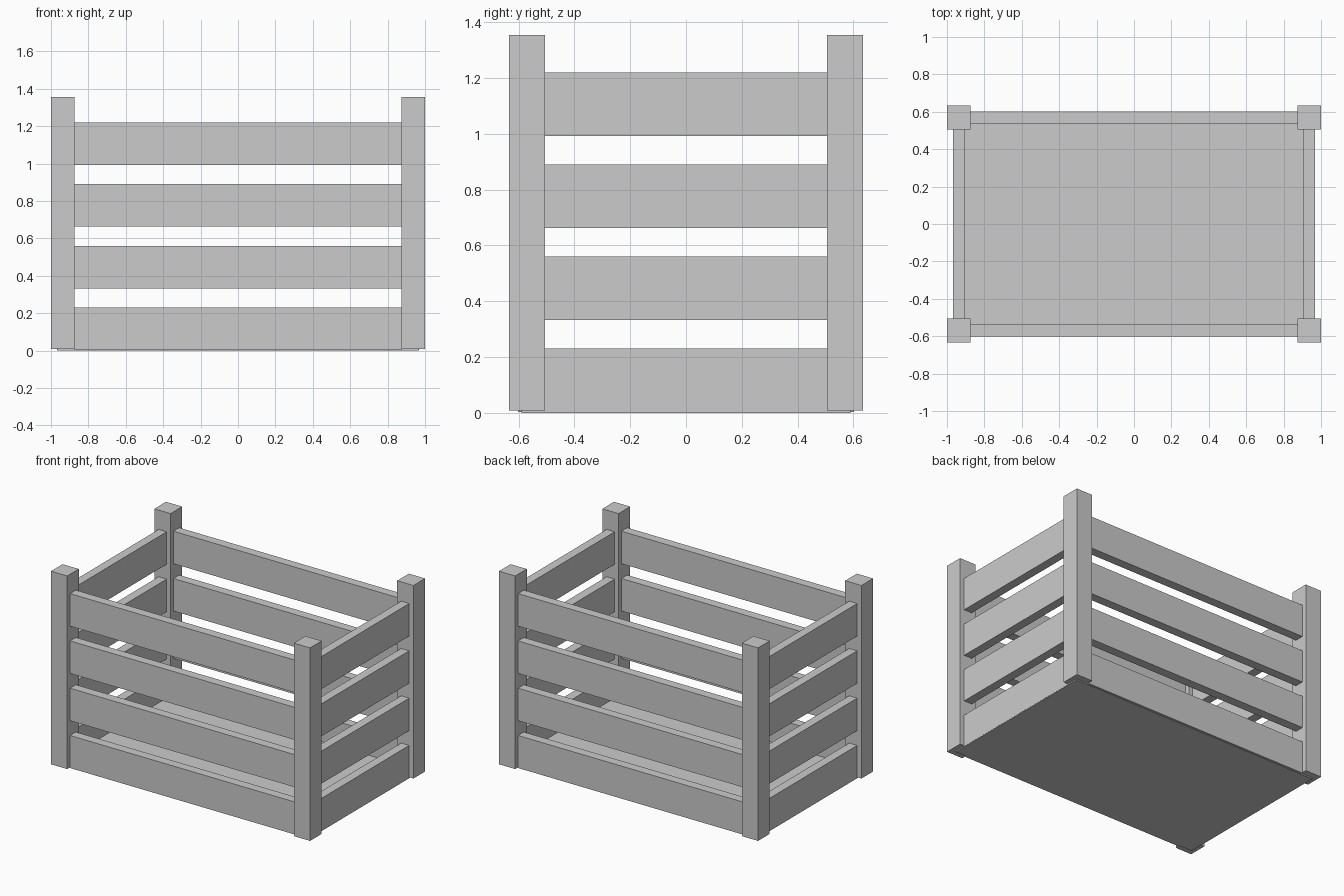
import bpy

if "Cube" in bpy.data.objects:
    bpy.data.objects.remove(bpy.data.objects["Cube"])

PX, PY = 1.0, 0.634            # outer limits of the corner posts
PW, PD = 0.125, 0.128          # post width and depth
SLAT_H, PITCH = 0.227, 0.33    # slat height and vertical spacing


def box(name, x0, x1, y0, y1, z0, z1):
    bpy.ops.mesh.primitive_cube_add(
        size=1, location=((x0 + x1) / 2, (y0 + y1) / 2, (z0 + z1) / 2))
    ob = bpy.context.object
    ob.name = name
    ob.scale = (x1 - x0, y1 - y0, z1 - z0)
    bpy.ops.object.transform_apply(location=False, rotation=False, scale=True)
    return ob


# floor panel, slightly lower than the posts
box("floor_panel", -0.966, 0.966, -0.589, 0.589, 0.0, 0.06)

# corner posts
for sx, side in ((-1, "left"), (1, "right")):
    for sy, end in ((-1, "front"), (1, "back")):
        xs = sorted((sx * PX, sx * (PX - PW)))
        ys = sorted((sy * PY, sy * (PY - PD)))
        box(f"{end}_{side}_post", *xs, *ys, 0.008, 1.355)

# four rows of slats on each side
for row in range(4):
    z0 = 0.003 + row * PITCH
    z1 = z0 + SLAT_H
    for s, long_side, short_side in ((-1, "front", "left"), (1, "back", "right")):
        ys = sorted((s * 0.538, s * 0.602))
        box(f"{long_side}_slat_{row + 1}", -(PX - PW), PX - PW, *ys, z0, z1)
        xs = sorted((s * 0.905, s * 0.967))
        box(f"{short_side}_slat_{row + 1}", *xs, -(PY - PD), PY - PD, z0, z1)
